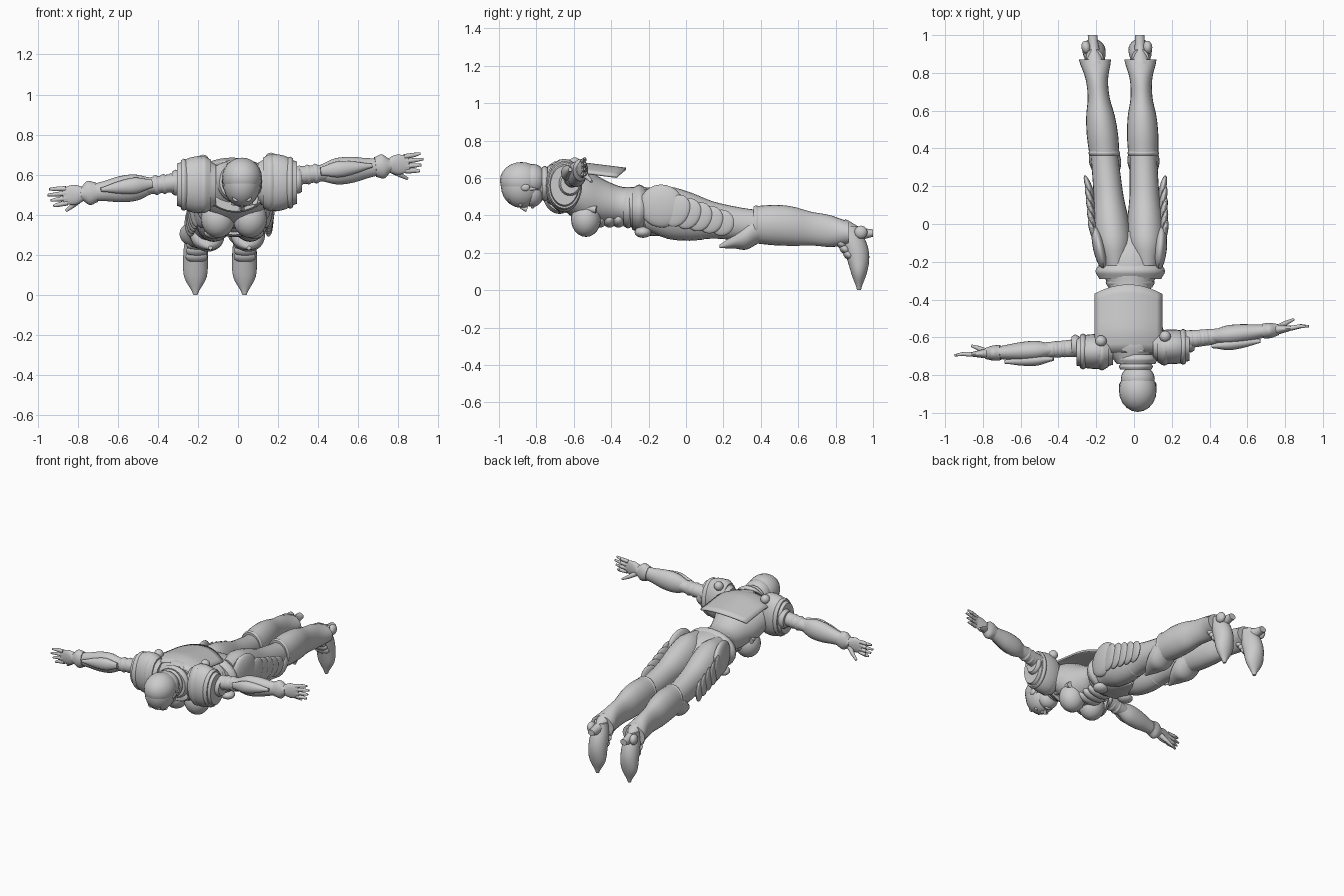
import bpy, bmesh, math
from mathutils import Matrix, Vector

if "Cube" in bpy.data.objects:
    bpy.data.objects.remove(bpy.data.objects["Cube"])

colour = (.6, .6, .6, 1)
grey = bpy.data.materials.new("plain_grey")
grey.use_nodes = True
grey.diffuse_color = colour
grey.node_tree.nodes["Principled BSDF"].inputs["Base Color"].default_value = colour
move = Matrix.Translation
SAME = Matrix()


def finish(name, mesh_data, place=SAME):
    """Turn a bmesh into a smooth grey object that keeps its sharp edges."""
    mesh_data.transform(place)
    bmesh.ops.recalc_face_normals(mesh_data, faces=mesh_data.faces)
    mesh = bpy.data.meshes.new(name)
    mesh_data.to_mesh(mesh)
    mesh_data.free()
    mesh.materials.append(grey)
    mesh.shade_smooth()
    mesh.set_sharp_from_angle(angle=math.radians(40))
    part = bpy.data.objects.new(name, mesh)
    bpy.context.collection.objects.link(part)
    return part


def sample(values, where):
    """Smooth value at a fraction along evenly spaced control values."""
    last = len(values) - 1
    index = min(int(where * last), max(last - 1, 0))
    near, far = values[index], values[min(index + 1, last)]
    before, after = values[max(index - 1, 0)], values[min(index + 2, last)]
    f = where * last - index
    slope_in, slope_out = (far - before) / 2, (after - near) / 2
    ease = f * f * (3 - 2 * f)
    return near + (far - near) * ease + f * (1 - f) * (slope_in * (1 - f) - slope_out * f)


def skin(bm, loops, closed):
    for lower, upper in zip(loops, loops[1:]):
        for k in range(0 if closed else 1, len(lower)):
            bm.faces.new((lower[k - 1], lower[k], upper[k], upper[k - 1]))


def loft(name, axis, span, width, depth, height=(0,), place=SAME, steps=15, sides=24):
    """Tube of ellipses along an axis, with profiles for its radii and its centre."""
    bm = bmesh.new()
    loops = []
    for step in range(steps + 1):
        where = step / steps
        loop = []
        for k in range(sides):
            angle = math.tau * k / sides
            point = [sample(width, where) * math.cos(angle),
                     sample(height, where) + sample(depth, where) * math.sin(angle)]
            point.insert("xyz".index(axis), span[0] + (span[1] - span[0]) * where)
            loop.append(bm.verts.new(point))
        loops.append(loop)
    skin(bm, loops, closed=True)
    bm.faces.new(loops[0])
    bm.faces.new(loops[-1])
    return finish(name, bm, place)


def band(name, axis, centre, width, depth, half, place=SAME):
    """Rounded band around a body part."""
    edge = half / 2
    loft(name, axis, (-half, half), (width - edge, width, width - edge),
         (depth - edge, depth, depth - edge), place=place @ move(centre), steps=6)


def blob(name, centre, size, place=SAME, tilt=0, turn=0):
    bm = bmesh.new()
    bmesh.ops.create_uvsphere(bm, u_segments=20, v_segments=12, radius=1)
    spin = Matrix.Rotation(turn, 4, "Z") @ Matrix.Rotation(tilt, 4, "X")
    finish(name, bm, place @ move(centre) @ spin @ Matrix.Diagonal((*size, 1)))


def rod(name, start, end, thick, thin, place=SAME):
    bm = bmesh.new()
    start, end = Vector(start), Vector(end)
    along = end - start
    bmesh.ops.create_cone(bm, cap_ends=True, segments=10, radius1=thick, radius2=thin, depth=along.length)
    aim = along.to_track_quat("Z", "Y").to_matrix().to_4x4()
    finish(name, bm, place @ move((start + end) / 2) @ aim)


def mirror(side):
    return Matrix.Diagonal((side, 1, 1, 1))


# Torso, waist and pelvis
body = move((-.02, 0, 0))
loft("torso", "y", (-.74, -.04), (.07, .18, .17, .13, .11, .16, .17, .1),
     (.07, .13, .15, .12, .1, .12, .12, .08), (.58, .49, .44, .4), body, steps=28)
band("belt", "y", (0, -.25, .435), .185, .13, .04, body)
band("waist_band", "y", (0, -.31, .44), .13, .11, .025, body)
band("breastplate_rim", "y", (.01, -.67, .54), .16, .13, .015, body)
for step in range(3):
    blob("belly_plate", (0, -.46 + step * .05, .38), (.09, .04, .045), body)
loft("front_tasset", "y", (-.27, -.04), (.1, .1, .06, .01), (.03, .03, .02, .01), (.33, .3), body)
for side in (-1, 1):
    half = body @ mirror(side)
    blob("breast_plate", (.08, -.535, .38), (.085, .08, .095), half)
    blob("belt_pouch", (.1, -.23, .31), (.05, .045, .03), half)
    rod("chest_strap", (.1, -.69, .47), (.14, -.48, .43), .02, .02, half)

# Arched back plate
bm = bmesh.new()
rows = []
for j in range(9):
    row = []
    for i in range(13):
        across = i / 6 - 1
        arch = across * across / 20
        along = j / 8 * (.36 - arch)
        drop = max(0, .1 - along) / 3
        row.append(bm.verts.new((-.03 + .18 * across, along - .68, .7 - along / 8 - arch - drop)))
    rows.append(row)
skin(bm, rows, closed=False)
back_plate = finish("back_plate", bm)
back_plate.modifiers.new("thickness", "SOLIDIFY").thickness = .012

# Neck, collars and head
face = move((.02, 0, 0))
loft("neck", "y", (-.8, -.68), (.06, .065, .09), (.065, .07, .08), (.57,), face)
band("collar_upper", "y", (-.01, -.755, .57), .09, .095, .015, face)
band("collar_lower", "y", (-.01, -.715, .565), .115, .11, .025, face)
blob("head", (0, -.88, .56), (.095, .11, .12), face)
blob("jaw", (0, -.82, .52), (.07, .06, .075), face)
blob("hair_cap", (0, -.88, .585), (.1, .115, .1), face)
blob("nape_hair", (0, -.82, .59), (.09, .075, .085), face)
rod("nose", (0, -.885, .445), (0, -.85, .43), .008, .014, face)
blob("lips", (0, -.82, .448), (.025, .01, .012), face)
for side in (-1, 1):
    half = face @ mirror(side)
    blob("eye", (.04, -.885, .456), (.016, .01, .01), half)
    blob("ear", (.088, -.86, .55), (.012, .025, .02), half)
    for k in range(5):
        root = Vector((.03 + k * .012, -.95 + k * .02, .485 + k * .015))
        rod("hair_lock", root, root + Vector((0, .08, -.005)), .018, .002, half)

# Shoulder armour
for side, joint in ((-1, (-.02, -.665, .55)), (1, (.01, -.64, .56))):
    at = move(joint) @ mirror(side)
    loft("shoulder_pad", "x", (.09, .285), (.07, .09, .09, .075), (.1, .14, .135, .105),
         place=at @ move((0, -.01, 0)))
    band("shoulder_band", "x", (.15, -.015, 0), .095, .142, .035, at)
    band("shoulder_rim", "x", (.25, -.01, 0), .095, .13, .015, at)
    blob("shoulder_bolt", (.155, .045, .12), (.03, .03, .03), at)
    band("arm_socket", "x", (.29, .02, .01), .06, .065, .02, at)

# Arms, modelled outward along local x and placed on each side
for side, shoulder, hand in ((-1, (-.27, -.655, .565), (-.94, -.695, .485)),
                             (1, (.25, -.615, .59), (.935, -.54, .665))):
    outward = (Vector(hand) - Vector(shoulder)).normalized()
    back = Vector((0, 0, side)).cross(outward).normalized()
    up = outward.cross(back) * side
    arm = move(shoulder) @ Matrix((outward, back, up)).transposed().to_4x4()
    loft("upper_arm", "x", (-.05, .22), (.05, .04), (.05, .04), place=arm)
    for step in range(3):
        band("arm_ring", "x", (.06 + step * .04, 0, 0), .045, .05, .02, arm)
    loft("forearm_guard", "x", (.16, .48), (.03, .05, .05, .04, .03), (.04, .065, .065, .05, .04), place=arm)
    loft("forearm_fin", "x", (.16, .42), (.01, .03, .025, .01), (.02, .04, .03, .01),
         place=arm @ move((0, -.05, .01)))
    loft("glove_cuff", "x", (.44, .52), (.04, .04, .03), (.05, .06, .03), place=arm)
    loft("palm", "x", (.49, .61), (.03, .02, .01), (.03, .05, .04), place=arm)
    for finger in range(4):
        spread = finger * .024 - .036
        knuckle = (.64, .005, spread * 1.1)
        tip = (.685 - abs(finger - 2) * .012, 0, spread * 1.2)
        rod("finger_base", (.59, 0, spread), knuckle, .013, .011, arm)
        rod("finger_tip", knuckle, tip, .011, .006, arm)
    thumb_joint = (.56, .03, -.05)
    rod("thumb_base", (.52, .01, -.02), thumb_joint, .018, .013, arm)
    rod("thumb_tip", thumb_joint, (.6, .045, -.075), .013, .007, arm)

# Legs, leaning sideways and spreading slightly along their length
lean, spread = Matrix(), Matrix()
lean[0][1] = -.065
spread[0][1] = .035
for side in (-1, 1):
    leg = move((-.03, 0, 0)) @ lean @ mirror(side) @ spread @ move((.09, 0, 0))
    loft("thigh", "y", (-.22, .38), (.07, .1, .095, .08, .075, .072),
         (.11, .14, .13, .1, .09, .085), (.43, .385, .345), leg)
    band("thigh_band", "y", (0, .08, .383), .086, .116, .012, leg)
    loft("boot", "y", (.37, .87), (.08, .083, .076, .058, .06, .085),
         (.1, .108, .105, .09, .085, .065), (.35, .345, .325, .305), leg, steps=20)
    band("boot_top", "y", (0, .375, .35), .084, .104, .014, leg)
    loft("knee_guard", "y", (.18, .4), (.01, .06, .085, .075), (.01, .04, .08, .075),
         (.235, .28, .33), leg)
    for step in range(3):
        blob("ankle_scale", (0, .83 + step * .02, .25 - step * .03), (.055, .035, .025), leg, tilt=-.7)
    # Pointed foot and heel
    loft("foot", "z", (0, .34), (.01, .055, .062, .058, .045), (.01, .04, .06, .065, .045),
         (.925, .92, .88), leg)
    loft("heel", "y", (.85, 1), (.045, .03, .025), (.04, .035, .02), (.34, .305, .305), leg)
    blob("ankle_knob", (.04, .935, .31), (.025, .035, .035), leg)
    # Overlapping hip scales
    blob("hip_plate", (.075, -.13, .45), (.035, .12, .115), leg, tilt=-.2, turn=-.12)
    for step in range(5):
        blob("hip_scale", (.098, -.05 + step * .06, .425 - step * .016),
             (.018, .07, .09 - step * .005), leg, tilt=-.5, turn=-.25)
